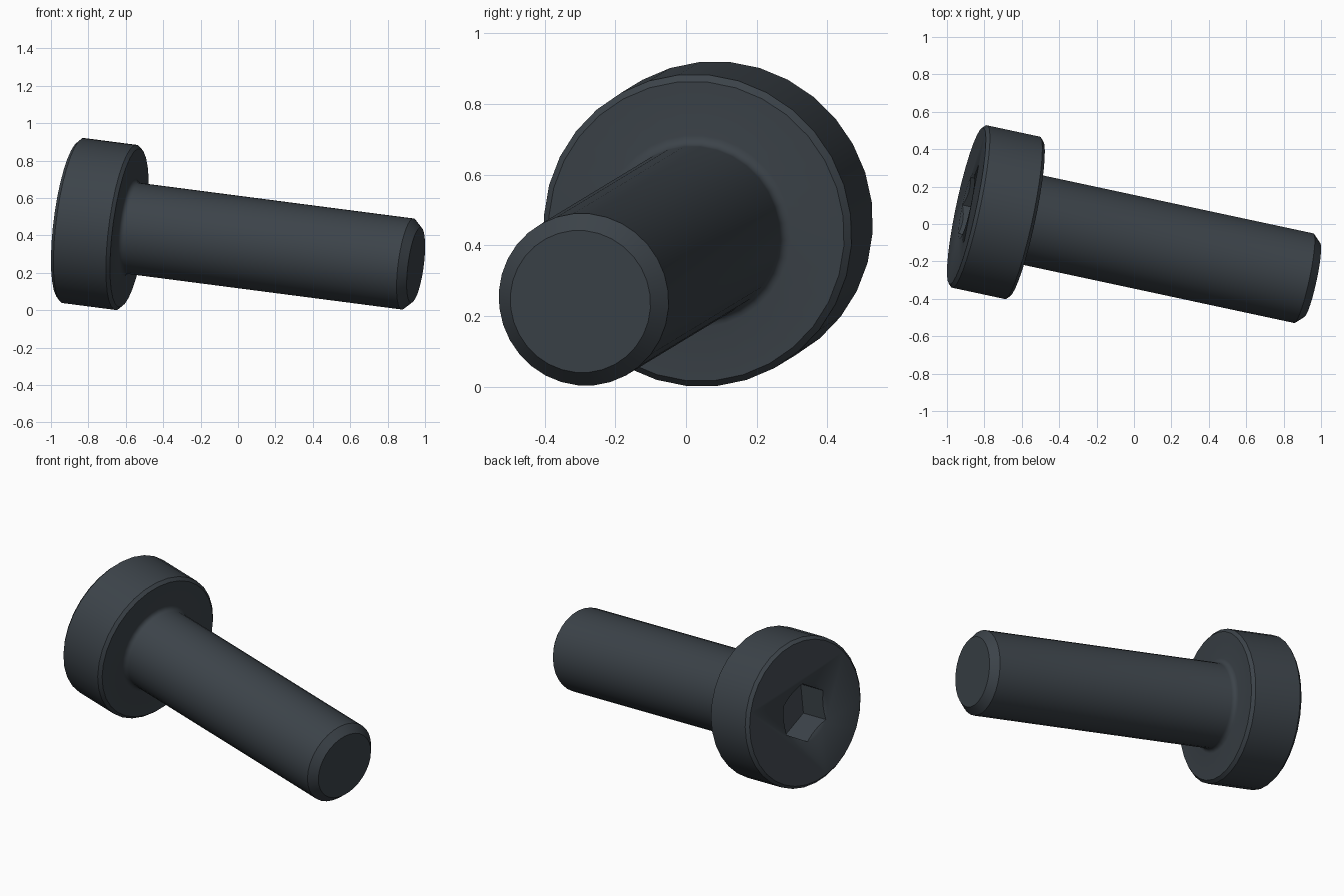
import bpy, bmesh, math
from mathutils import Matrix, Vector

cube = bpy.data.objects.get("Cube")
if cube:
    bpy.data.objects.remove(cube, do_unlink=True)

SIDES = 32
HEAD_R, HEAD_H, EDGE = 0.446, 0.325, 0.018
SHAFT_R, TIP_R, TIP_H, FILLET = 0.246, 0.203, 0.045, 0.028
HEX_R, HEX_DEPTH = 0.176, 0.19

# Tilted frame: local z runs from the head face to the tip, local x points up
start, end = Vector((-0.896, 0.097, 0.481)), Vector((0.951, -0.299, 0.241))
length = (end - start).length
axis_z = (end - start).normalized()
axis_x = (Vector((0, 0, 1)) - axis_z * axis_z.z).normalized()
axis_y = axis_z.cross(axis_x)
FRAME = Matrix.Translation(start) @ Matrix((axis_x, axis_y, axis_z)).transposed().to_4x4()

steel = bpy.data.materials.new("dark blue grey steel")
steel.use_nodes = True
colour = (0.045, 0.056, 0.067, 1)
steel.diffuse_color = colour
steel.node_tree.nodes["Principled BSDF"].inputs["Base Color"].default_value = colour


def revolve(name, profile, sides, phase=0.0):
    """Turn (radius, height) points around the bolt axis into a closed solid."""
    bm = bmesh.new()
    rings = []
    for r, z in profile:
        angles = [2 * math.pi * (i + phase) / sides for i in range(sides)]
        rings.append([bm.verts.new((r * math.cos(a), r * math.sin(a), z)) for a in angles])
    for low, high in zip(rings, rings[1:]):
        for i in range(sides):
            j = (i + 1) % sides
            bm.faces.new((low[i], low[j], high[j], high[i]))
    bm.faces.new(rings[0])
    bm.faces.new(rings[-1])
    bmesh.ops.recalc_face_normals(bm, faces=bm.faces)
    mesh = bpy.data.meshes.new(name)
    bm.to_mesh(mesh)
    bm.free()
    mesh.materials.append(steel)
    obj = bpy.data.objects.new(name, mesh)
    obj.matrix_world = FRAME
    bpy.context.collection.objects.link(obj)
    return obj


# Head, underside fillet, shaft and chamfered tip in one profile
profile = [(HEAD_R - EDGE, 0), (HEAD_R, EDGE),
           (HEAD_R, HEAD_H - EDGE), (HEAD_R - EDGE, HEAD_H)]
for k in range(5):
    a = math.pi / 2 * k / 4
    profile.append((SHAFT_R + FILLET * (1 - math.sin(a)),
                    HEAD_H + FILLET * (1 - math.cos(a))))
profile += [(SHAFT_R, length - TIP_H), (TIP_R, length)]
bolt = revolve("bolt_body", profile, SIDES, 0.5)

# Hex socket with a shallow round countersink
cutters = [
    revolve("hex_socket_cutter", [(HEX_R, -0.1), (HEX_R, HEX_DEPTH)], 6),
    revolve("countersink_cutter", [(HEX_R + 0.036, -0.02), (HEX_R - 0.034, 0.02)], SIDES, 0.5),
]
bpy.context.view_layer.update()
bpy.ops.object.select_all(action='DESELECT')
bolt.select_set(True)
bpy.context.view_layer.objects.active = bolt
for cutter in cutters:
    cutter.hide_render = True
    cut = bolt.modifiers.new(cutter.name, 'BOOLEAN')
    cut.operation = 'DIFFERENCE'
    cut.solver = 'EXACT'
    cut.object = cutter
    bpy.ops.object.modifier_apply(modifier=cut.name)
    bpy.data.objects.remove(cutter, do_unlink=True)

bpy.ops.object.shade_smooth_by_angle(angle=math.radians(30))
